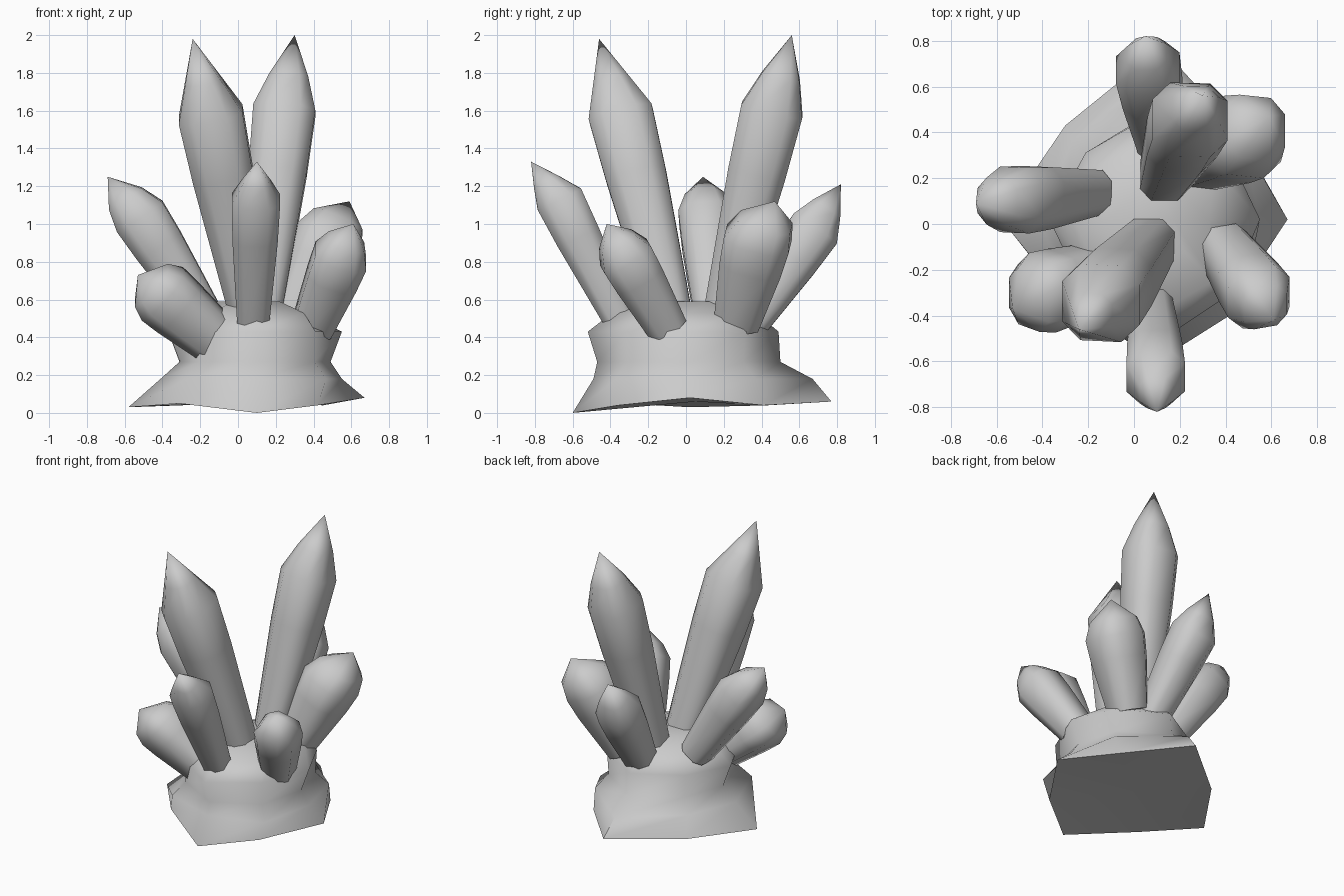
import bpy, bmesh, math
from mathutils import Vector

if "Cube" in bpy.data.objects:
    bpy.data.objects.remove(bpy.data.objects["Cube"])


def finish(bm, name, angle):
    bmesh.ops.recalc_face_normals(bm, faces=bm.faces)
    me = bpy.data.meshes.new(name)
    bm.to_mesh(me)
    bm.free()
    ob = bpy.data.objects.new(name, me)
    bpy.context.collection.objects.link(ob)
    bpy.ops.object.select_all(action='DESELECT')
    ob.select_set(True)
    bpy.context.view_layer.objects.active = ob
    bpy.ops.object.shade_smooth_by_angle(angle=math.radians(angle))
    return ob


def loft(bm, rings):
    # bridge successive vertex rings with quads
    for a, b in zip(rings, rings[1:]):
        n = len(a)
        for i in range(n):
            j = (i + 1) % n
            bm.faces.new((a[i], a[j], b[j], b[i]))


def crystal(name, base, shoulder, tip, r0, r1, blunt=0.6):
    # chamfered-square tapering shaft with a rounded shoulder and an off-axis point
    base, shoulder, tip = Vector(base), Vector(shoulder), Vector(tip)
    axis = (shoulder - base).normalized()
    u = (Vector((1, 0, 0)) - axis * axis.x).normalized()
    v = axis.cross(u)
    neck = shoulder.lerp(tip, 0.45)
    angles = [math.radians(90 * k + 45 + s) for k in range(4) for s in (-17, 17)]
    bm = bmesh.new()
    rings = []
    for c, r in ((base, r0), (base.lerp(shoulder, 0.7), r0 + 0.82 * (r1 - r0)),
                 (shoulder, r1), (neck, r1 * blunt)):
        r *= 1.05
        rings.append([bm.verts.new(c + (u * math.cos(a) + v * math.sin(a)) * r)
                      for a in angles])
    loft(bm, rings)
    bm.faces.new(rings[0][::-1])
    top = bm.verts.new(tip)
    for i in range(8):
        bm.faces.new((rings[-1][i], rings[-1][(i + 1) % 8], top))
    return finish(bm, name, 60)


# crystals: base, shoulder centre, tip, base radius, shoulder radius, bluntness
crystal("tall_front_crystal", (0.075, -0.075, 0.50), (-0.145, -0.345, 1.58),
        (-0.24, -0.46, 1.98), 0.12, 0.185, 0.55)
crystal("tall_back_crystal", (0.125, 0.19, 0.50), (0.245, 0.455, 1.60),
        (0.30, 0.56, 2.00), 0.11, 0.178, 0.62)
crystal("front_crystal", (0.08, -0.34, 0.47), (0.095, -0.67, 1.13),
        (0.10, -0.82, 1.33), 0.09, 0.138, 0.58)
crystal("left_crystal", (-0.18, 0.14, 0.52), (-0.52, 0.105, 1.04),
        (-0.69, 0.09, 1.25), 0.105, 0.155, 0.72)
crystal("back_crystal", (0.13, 0.31, 0.44), (0.06, 0.68, 0.97),
        (0.05, 0.82, 1.21), 0.105, 0.15, 0.62)
crystal("right_back_crystal", (0.28, 0.27, 0.48), (0.48, 0.38, 0.92),
        (0.59, 0.47, 1.12), 0.13, 0.19, 0.8)
crystal("right_front_crystal", (0.39, -0.10, 0.45), (0.545, -0.32, 0.83),
        (0.61, -0.42, 1.00), 0.115, 0.153, 0.7)
crystal("left_front_crystal", (-0.13, -0.22, 0.40), (-0.40, -0.30, 0.63),
        (-0.53, -0.37, 0.73), 0.14, 0.175, 0.8)

# rock: diamond-shaped foot, pinched neck, rounded upper lump
bm = bmesh.new()
foot = [(0.67, 0.02, .08), (0.45, 0.41, .04), (0.12, 0.77, .06), (-0.30, 0.43, .04),
        (-0.58, 0.02, .03), (-0.31, -0.32, .05), (0.10, -0.60, .0), (0.42, -0.36, .04)]
rings = [[bm.verts.new(p) for p in foot]]
# per level: height, then reach to east, north, west, south, and on the diagonals
for z, e, n, w, s, d in ((0.18, 0.55, 0.67, -0.41, -0.49, 0.52),
                         (0.27, 0.49, 0.50, -0.31, -0.47, 0.43),
                         (0.43, 0.55, 0.49, -0.37, -0.52, 0.44),
                         (0.53, 0.33, 0.37, -0.26, -0.39, 0.35),
                         (0.59, 0.17, 0.18, -0.12, -0.15, 0.17)):
    k = d * math.sqrt(0.5)
    plan = [(e, 0.02), (0.1 + k, k), (0.1, n), (0.1 - k, k),
            (w, 0.02), (0.1 - k, -k), (0.1, s), (0.1 + k, -k)]
    rings.append([bm.verts.new((x, y, z)) for x, y in plan])
loft(bm, rings)
bm.faces.new(rings[-1])
# slightly hollowed underside
mid = bm.verts.new((0.05, 0.05, 0.06))
for i in range(8):
    bm.faces.new((rings[0][(i + 1) % 8], rings[0][i], mid))
finish(bm, "rock_base", 75)
